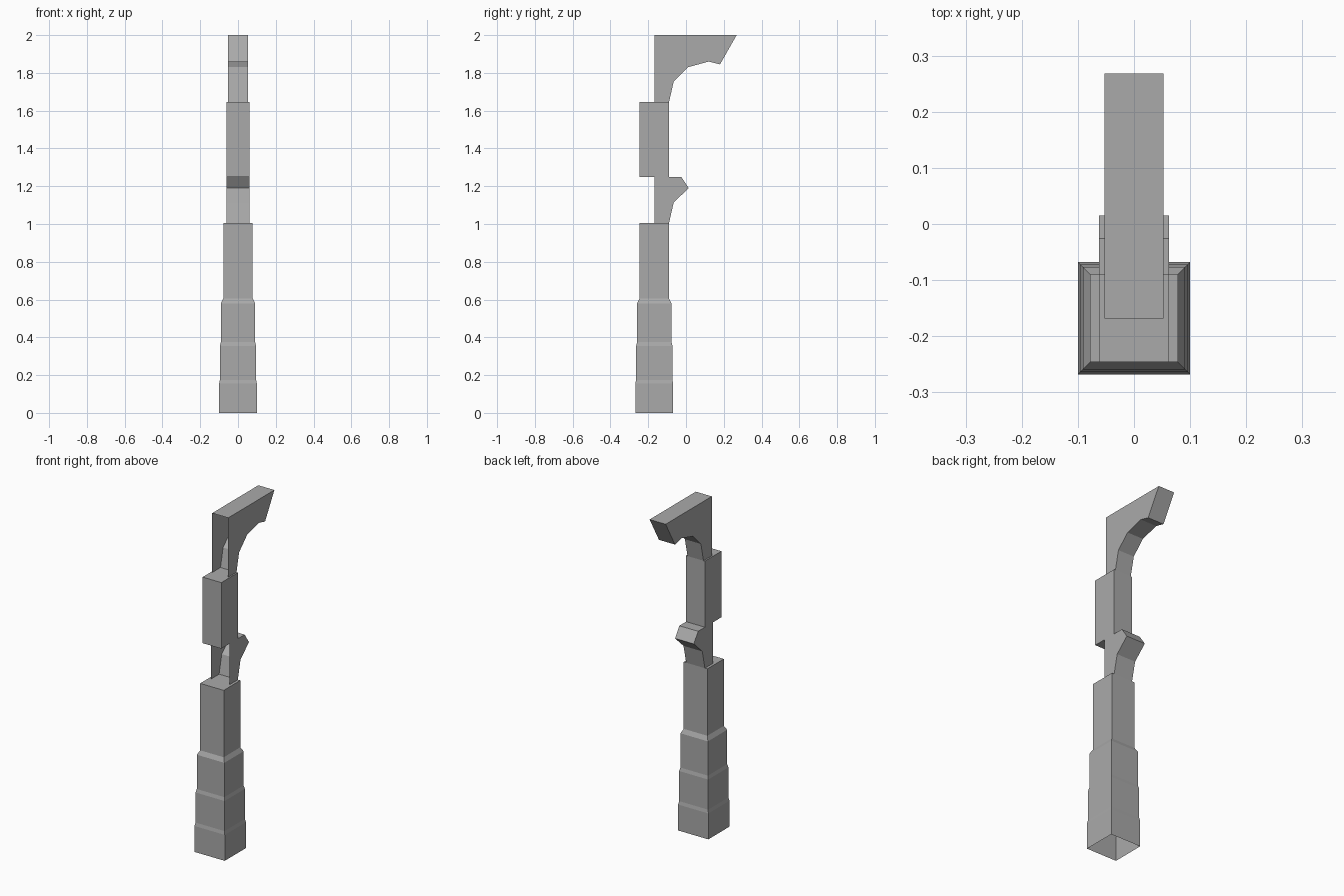
import bpy, bmesh

if "Cube" in bpy.data.objects:
    bpy.data.objects.remove(bpy.data.objects["Cube"])

stone = bpy.data.materials.new("grey stone")
stone.diffuse_color = (0.4, 0.4, 0.4, 1)
stone.use_nodes = True
stone.node_tree.nodes["Principled BSDF"].inputs["Base Color"].default_value = stone.diffuse_color
CY = -0.168  # y of the column axis and of the open wall side of the brackets


def finish(name, bm):
    mesh = bpy.data.meshes.new(name)
    bm.to_mesh(mesh)
    bm.free()
    mesh.materials.append(stone)
    ob = bpy.data.objects.new(name, mesh)
    bpy.context.collection.objects.link(ob)
    return ob


def stepped_shaft(name, rings):
    """Square shaft from (z, half width) rings: closed top, open bottom."""
    bm = bmesh.new()
    loops = [[bm.verts.new((sx * h, CY + sy * h, z))
              for sx, sy in ((-1, -1), (1, -1), (1, 1), (-1, 1))] for z, h in rings]
    for low, high in zip(loops, loops[1:]):
        for i in range(4):
            j = (i + 1) % 4
            bm.faces.new((low[i], low[j], high[j], high[i]))
    bm.faces.new(loops[-1])
    return finish(name, bm)


def bracket(name, half, profile, skip):
    """Extrude a (y, z) profile across x, leaving out the edges in skip."""
    bm = bmesh.new()
    left = [bm.verts.new((-half, y, z)) for y, z in profile]
    right = [bm.verts.new((half, y, z)) for y, z in profile]
    bm.faces.new(left[::-1])
    bm.faces.new(right)
    n = len(profile)
    for i in range(n):
        if i not in skip:
            j = (i + 1) % n
            bm.faces.new((left[i], left[j], right[j], right[i]))
    return finish(name, bm)


# Tapering column with three small bevelled steps
stepped_shaft("column", [(0, 0.1), (0.155, 0.1), (0.175, 0.096), (0.355, 0.096),
                         (0.375, 0.091), (0.58, 0.091), (0.605, 0.078), (1.005, 0.078)])

# Corbel between column and block, open at the front and at both joints
bracket("corbel", 0.062, [(CY, 1.005), (-0.09, 1.005), (-0.065, 1.115), (0.015, 1.19),
                          (-0.026, 1.25), (-0.09, 1.25), (CY, 1.25)], {0, 5, 6})

# Plain block above the corbel
bracket("block", 0.062, [(-0.246, 1.25), (-0.09, 1.25), (-0.09, 1.645),
                         (-0.246, 1.645)], set())

# Arched top arm, open at the front and at the joint
bracket("top_arm", 0.053, [(CY, 1.645), (-0.09, 1.645), (-0.065, 1.755), (0.01, 1.83),
                           (0.12, 1.86), (0.18, 1.845), (0.268, 2.0), (CY, 2.0)], {0, 7})
